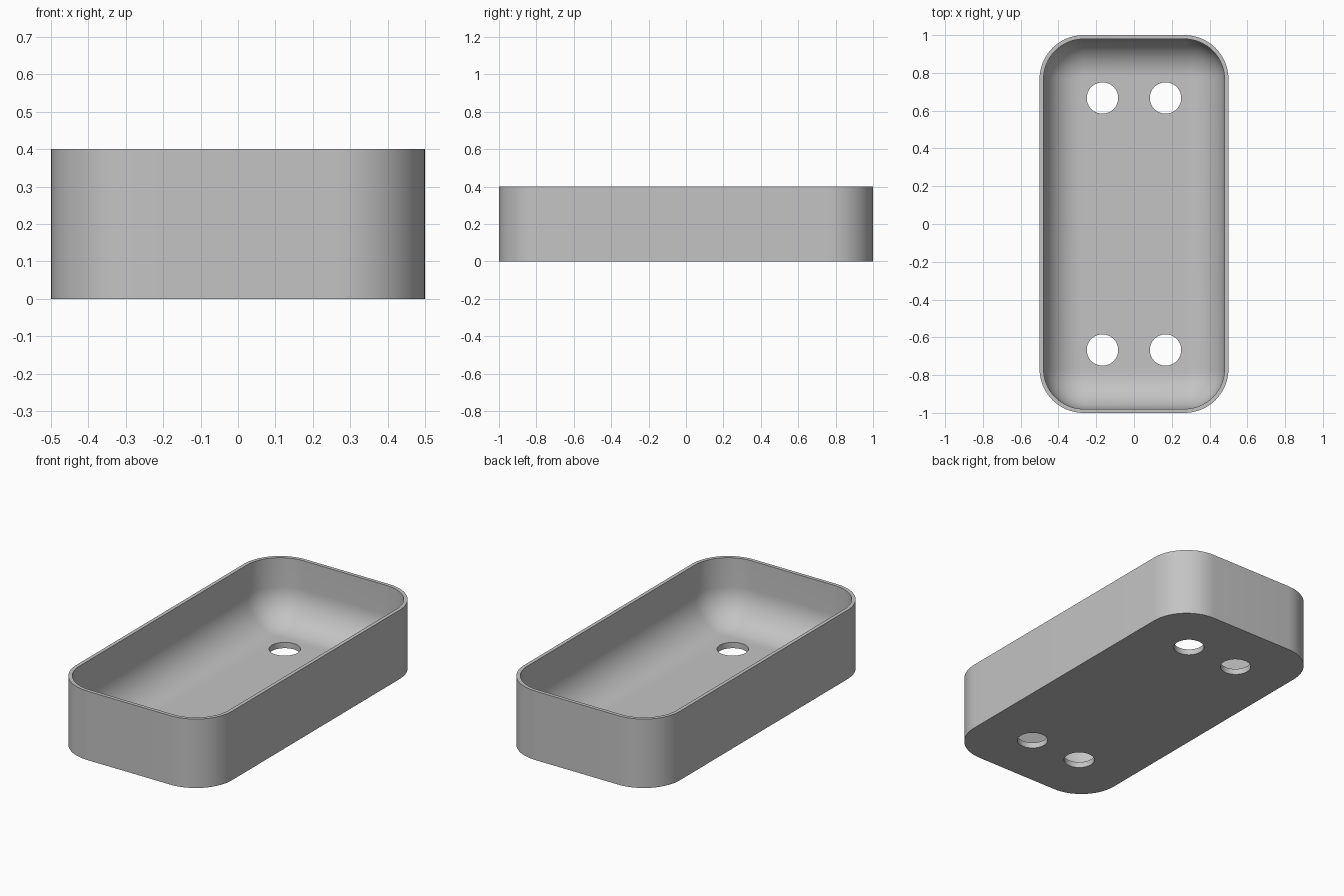
import bpy, bmesh, math

if "Cube" in bpy.data.objects:
    bpy.data.objects.remove(bpy.data.objects["Cube"], do_unlink=True)

# Overall sizes
WIDTH, LENGTH, HEIGHT = 1.0, 2.0, 0.4
CORNER, WALL, FLOOR = 0.233, 0.021, 0.034
FILLET = 0.2
HOLE_RADIUS, HOLE_X, HOLE_Y = 0.083, 0.167, 0.667
ARC_STEPS, FILLET_STEPS = 16, 16

grey = bpy.data.materials.new("grey")
grey.use_nodes = True
colour = (0.55, 0.55, 0.55, 1)
grey.diffuse_color = colour
grey.node_tree.nodes["Principled BSDF"].inputs["Base Color"].default_value = colour


def ring(bm, inset, z):
    """Rounded rectangle loop, inset from the outer wall."""
    radius = CORNER - inset
    cx, cy = WIDTH / 2 - CORNER, LENGTH / 2 - CORNER
    verts = []
    for quarter, (sx, sy) in enumerate([(1, 1), (-1, 1), (-1, -1), (1, -1)]):
        for i in range(ARC_STEPS + 1):
            a = (quarter + i / ARC_STEPS) * math.pi / 2
            verts.append(bm.verts.new((sx * cx + radius * math.cos(a),
                                       sy * cy + radius * math.sin(a), z)))
    return verts


def make_object(name, bm):
    bmesh.ops.recalc_face_normals(bm, faces=bm.faces)
    mesh = bpy.data.meshes.new(name)
    bm.to_mesh(mesh)
    bm.free()
    mesh.materials.append(grey)
    obj = bpy.data.objects.new(name, mesh)
    bpy.context.collection.objects.link(obj)
    return obj


# Tray: outer wall, flat rim, inner wall and rounded floor edge
profile = [(0, 0), (0, HEIGHT), (WALL, HEIGHT)]
for i in range(FILLET_STEPS + 1):
    a = i / FILLET_STEPS * math.pi / 2
    profile.append((WALL + FILLET * (1 - math.cos(a)),
                    FLOOR + FILLET * (1 - math.sin(a))))

bm = bmesh.new()
rings = [ring(bm, inset, z) for inset, z in profile]
for low, high in zip(rings, rings[1:]):
    for i in range(len(low)):
        j = (i + 1) % len(low)
        bm.faces.new((low[i], low[j], high[j], high[i]))
bm.faces.new(rings[0])
bm.faces.new(rings[-1])
tray = make_object("tray", bm)

# Four round holes through the floor
bm = bmesh.new()
for sx in (-1, 1):
    for sy in (-1, 1):
        made = bmesh.ops.create_cone(bm, cap_ends=True, segments=48, depth=0.3,
                                     radius1=HOLE_RADIUS, radius2=HOLE_RADIUS)
        bmesh.ops.translate(bm, verts=made["verts"], vec=(sx * HOLE_X, sy * HOLE_Y, 0))
cutter = make_object("hole_cutter", bm)
cutter.hide_render = True

bpy.ops.object.select_all(action="DESELECT")
bpy.context.view_layer.objects.active = tray
tray.select_set(True)
cut = tray.modifiers.new("holes", "BOOLEAN")
cut.operation = "DIFFERENCE"
cut.solver = "EXACT"
cut.object = cutter
bpy.ops.object.modifier_apply(modifier=cut.name)
bpy.data.objects.remove(cutter, do_unlink=True)

bpy.ops.object.shade_smooth_by_angle(angle=math.radians(30))
